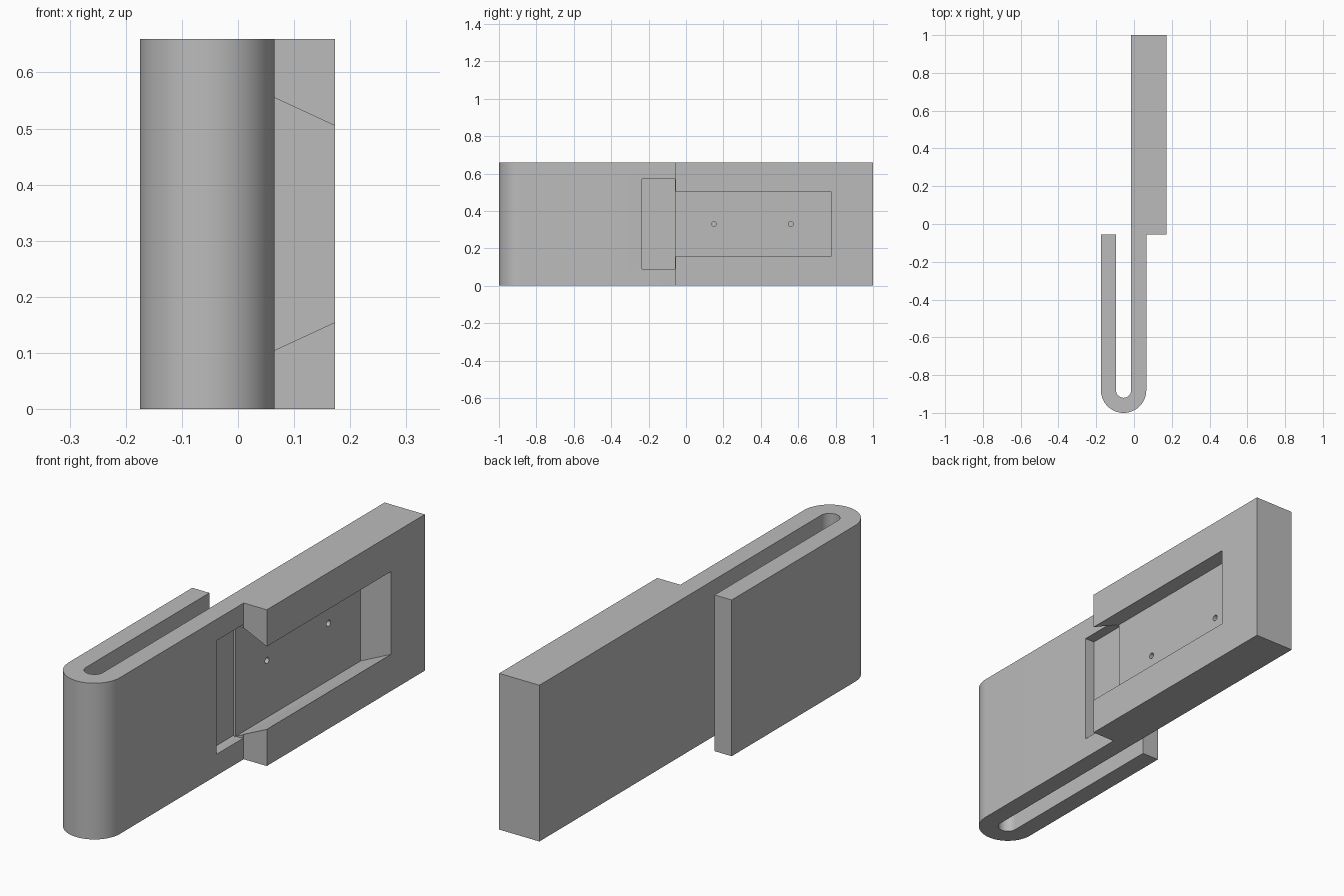
import bpy, bmesh, math
from mathutils import Vector

if "Cube" in bpy.data.objects:
    bpy.data.objects.remove(bpy.data.objects["Cube"])

H = 0.66                       # overall height
BEND_X, BEND_Y = -0.055, -0.88  # centre of the U bend
R_OUT, R_IN = 0.12, 0.04
STEP_Y = -0.055                # start of the thick block
BLOCK_X = 0.173

grey = bpy.data.materials.new("plain grey")
grey.diffuse_color = (0.5, 0.5, 0.5, 1)
grey.use_nodes = True
grey.node_tree.nodes["Principled BSDF"].inputs["Base Color"].default_value = grey.diffuse_color


def prism(name, points, offset):
    """Closed solid from a planar outline swept along an offset."""
    bm = bmesh.new()
    face = bm.faces.new([bm.verts.new(p) for p in points])
    swept = bmesh.ops.extrude_face_region(bm, geom=[face])
    verts = [v for v in swept["geom"] if isinstance(v, bmesh.types.BMVert)]
    bmesh.ops.translate(bm, verts=verts, vec=Vector(offset))
    bmesh.ops.recalc_face_normals(bm, faces=bm.faces)
    mesh = bpy.data.meshes.new(name)
    bm.to_mesh(mesh)
    bm.free()
    mesh.materials.append(grey)
    obj = bpy.data.objects.new(name, mesh)
    bpy.context.collection.objects.link(obj)
    return obj


def arc(radius, start, end, steps):
    """Points of the bend in plan, angles in degrees."""
    pts = []
    for i in range(steps + 1):
        a = math.radians(start + (end - start) * i / steps)
        pts.append((BEND_X + radius * math.cos(a), BEND_Y + radius * math.sin(a), 0))
    return pts


# Hooked body: short clip leg, round bend, long plate and thick block
outline = [(BEND_X - R_OUT, STEP_Y, 0)]
outline += arc(R_OUT, 180, 360, 40)
outline += [(BEND_X + R_OUT, STEP_Y, 0), (BLOCK_X, STEP_Y, 0),
            (BLOCK_X, 1, 0), (BEND_X + R_IN, 1, 0)]
outline += arc(R_IN, 360, 180, 24)
outline += [(BEND_X - R_IN, STEP_Y, 0)]
body = prism("hook_body", outline, (0, 0, H))

# Dovetail slot, open at the step and wider toward its floor
FLOOR_X, slope = 0.031, 0.463


def half_width(x):
    return 0.175 + slope * (BLOCK_X - x)


mid = H / 2
far_x = 0.25
slot = prism("slot_cutter", [
    (FLOOR_X, -0.07, mid - half_width(FLOOR_X)), (far_x, -0.07, mid - half_width(far_x)),
    (far_x, -0.07, mid + half_width(far_x)), (FLOOR_X, -0.07, mid + half_width(FLOOR_X))],
    (0, 0.775 + 0.07, 0))

# Cross groove in the plate, just before the slot
groove = prism("groove_cutter", [
    (0.02, -0.235, 0.09), (0.02, -0.06, 0.09), (0.02, -0.06, 0.57), (0.02, -0.235, 0.57)],
    (0.2, 0, 0))

# Two blind screw holes in the slot floor
holes = []
for y in (0.15, 0.56):
    ring = [(0.003, y + 0.013 * math.cos(t * math.tau / 24),
             mid + 0.013 * math.sin(t * math.tau / 24)) for t in range(24)]
    holes.append(prism("hole_cutter", ring, (0.08, 0, 0)))

bpy.context.view_layer.objects.active = body
body.select_set(True)
for cutter in [slot, groove] + holes:
    cutter.hide_render = True
    mod = body.modifiers.new("cut", "BOOLEAN")
    mod.operation = "DIFFERENCE"
    mod.solver = "EXACT"
    mod.object = cutter
    bpy.ops.object.modifier_apply(modifier=mod.name)
    bpy.data.objects.remove(cutter)

bpy.ops.object.shade_smooth_by_angle(angle=math.radians(30))
